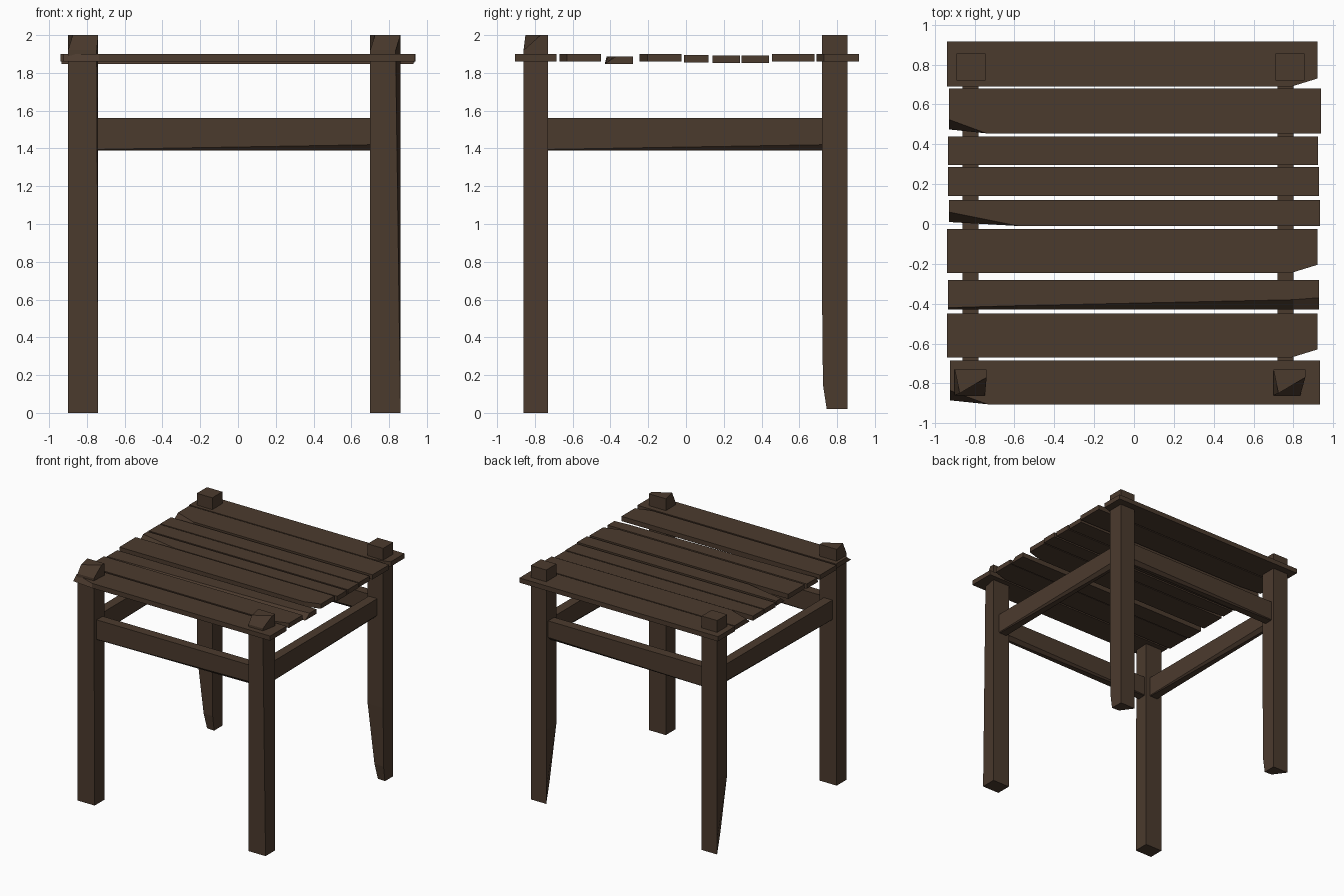
import bpy
import bmesh

cube = bpy.data.objects.get("Cube")
if cube:
    bpy.data.objects.remove(cube, do_unlink=True)

wood = bpy.data.materials.new("dark_brown_wood")
wood.use_nodes = True
colour = (0.071, 0.043, 0.027, 1)
wood.diffuse_color = colour
bsdf = next(n for n in wood.node_tree.nodes if n.type == 'BSDF_PRINCIPLED')
bsdf.inputs["Base Color"].default_value = colour


def loft(name, rings):
    """Skin a solid through matching rings of points."""
    bm = bmesh.new()
    loops = [[bm.verts.new(p) for p in ring] for ring in rings]
    count = len(loops[0])
    for low, high in zip(loops, loops[1:]):
        for i in range(count):
            j = (i + 1) % count
            bm.faces.new((low[i], low[j], high[j], high[i]))
    bm.faces.new(loops[0][::-1])
    bm.faces.new(loops[-1])
    bmesh.ops.recalc_face_normals(bm, faces=bm.faces[:])
    mesh = bpy.data.meshes.new(name)
    bm.to_mesh(mesh)
    bm.free()
    mesh.materials.append(wood)
    obj = bpy.data.objects.new(name, mesh)
    bpy.context.collection.objects.link(obj)
    return obj


def leg_ring(x0, x1, y0, y1, z, inset_a=(0, 0), inset_b=(0, 0)):
    """Square section; the two front corners can be pulled inwards."""
    return [(x0 + inset_a[0], y0 + inset_a[1], z),
            (x1 - inset_b[0], y0 + inset_b[1], z), (x1, y1, z), (x0, y1, z)]


# Legs: front pair have hewn tops, back pair have whittled feet
for side, x0, x1 in (("right", -0.90, -0.74), ("left", 0.70, 0.86)):
    front = (x0, x1, -0.86, -0.73)
    shave = 0.025 if side == "left" else 0.008
    loft("front_leg_" + side, [
        leg_ring(*front, 0),
        leg_ring(*front, 1.88, (0, 0), (shave, 0)),
        leg_ring(*front, 1.92, (0, 0), (shave, 0)),
        leg_ring(*front, 2.0, (0.025, 0.01), (0, 0.09))])
    back = (x0 + 0.01, x1 - 0.005, 0.72, 0.855)
    loft("back_leg_" + side, [
        leg_ring(*back, 0.02, (0.075, 0.03), (0, 0.025)),
        leg_ring(*back, 0.15, (0.055, 0.012), (0, 0.005)),
        leg_ring(*back, 0.65),
        leg_ring(*back, 2.0)])


# Rails under the top, with a slightly worn lower edge
def rail(name, start, end, centre, along_x, half=0.04, low=1.39, high=1.56):
    rings = []
    for t, wear in ((start, 0.005), (end, 0.03)):
        section = [(-half + wear, low), (half - wear, low), (half, low + wear),
                   (half, high), (-half, high), (-half, low + wear)]
        rings.append([(t, centre + d, z) if along_x else (centre + d, t, z)
                      for d, z in section])
    loft(name, rings)


rail("front_rail", -0.75, 0.71, -0.79, True)
rail("back_rail", -0.75, 0.71, 0.79, True)
rail("right_rail", -0.74, 0.73, -0.82, False)
rail("left_rail", -0.74, 0.73, 0.76, False)


# Top boards: x range, y range, top height, and worn front corner
def board(name, x0, x1, y0, y1, top, worn):
    cut_left = {"left": 0.07, "strip": 0.01}.get(worn, 0)
    cut_right = {"right": 0.04, "strip": 0.06}.get(worn, 0)
    run = 0.35 if y1 - y0 < 0.15 else 0.19
    mid_left, mid_right = x0 + run, x1 - 0.13
    mid_cut = 0.05 if worn == "strip" else 0
    # Left-hand wear slopes down to the lower edge; right-hand wear is a clean cut
    low_left = 0.02 if worn == "left" else 0
    low_right = cut_right if worn == "right" else 0
    rings = []
    for z, a, m, b in ((top - 0.04, low_left, 0, low_right),
                       (top, cut_left, mid_cut, cut_right)):
        rings.append([(x0, y0 + a, z), (mid_left, y0 + m * 0.4, z),
                      (mid_right, y0 + m, z), (x1, y0 + b, z),
                      (x1, y1, z), (x0, y1, z)])
    loft(name, rings)


boards = [
    (-0.925, 0.935, -0.905, -0.685, 1.90, "left"),
    (-0.94, 0.92, -0.67, -0.45, 1.90, "right"),
    (-0.935, 0.93, -0.43, -0.28, 1.888, "strip"),
    (-0.94, 0.92, -0.245, -0.025, 1.90, "right"),
    (-0.93, 0.935, -0.01, 0.12, 1.895, "left"),
    (-0.935, 0.93, 0.14, 0.285, 1.892, "none"),
    (-0.935, 0.925, 0.295, 0.44, 1.892, "none"),
    (-0.93, 0.94, 0.455, 0.68, 1.90, "left"),
    (-0.94, 0.92, 0.69, 0.915, 1.90, "right"),
]
for number, spec in enumerate(boards, 1):
    board(f"top_board_{number}", *spec)
